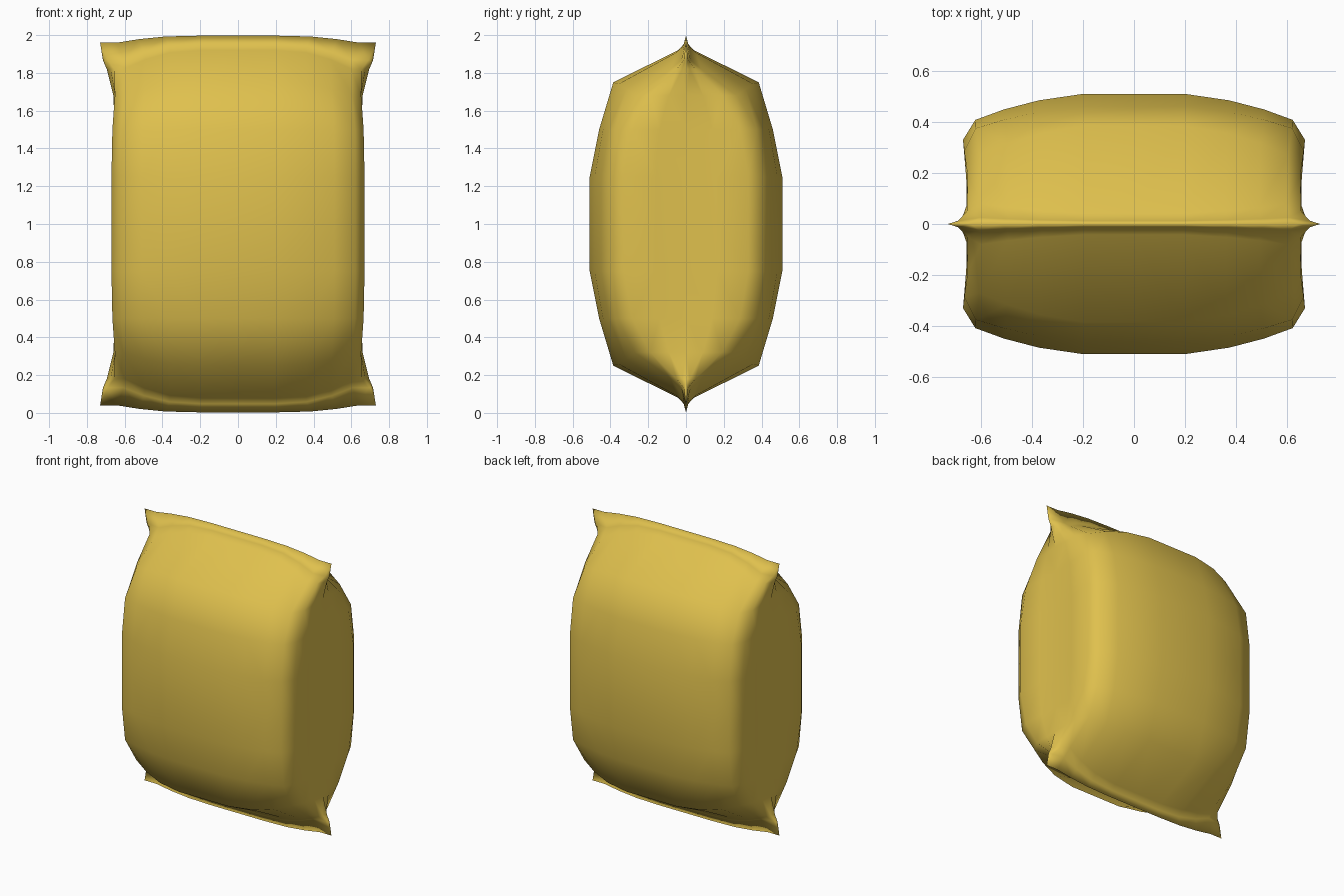
import bpy, bmesh

# rows from the bottom seam to mid height:
# z, centre depth, corner lift, front corner x,y, side edge x,y, side fold x,y, side middle x
ROWS = [
    (0.003, 0.000, 0.037, 0.640, 0.000, 0.730, 0.000, 0.730, 0.000, 0.730),
    (0.048, 0.012, 0.085, 0.605, 0.025, 0.690, 0.012, 0.705, 0.006, 0.715),
    (0.080, 0.042, 0.100, 0.600, 0.080, 0.655, 0.050, 0.675, 0.020, 0.695),
    (0.250, 0.385, 0.070, 0.605, 0.270, 0.652, 0.190, 0.650, 0.090, 0.660),
    (0.500, 0.460, 0.000, 0.620, 0.375, 0.665, 0.285, 0.655, 0.140, 0.652),
    (0.750, 0.510, 0.000, 0.622, 0.408, 0.670, 0.330, 0.656, 0.160, 0.650),
    (1.000, 0.510, 0.000, 0.622, 0.408, 0.670, 0.330, 0.656, 0.160, 0.655),
]
# across the front: x fraction, depth falloff, lift fraction
COLS = [(0, 0, 0), (0.32, 0, 0), (0.60, 0.25, 0.12), (0.82, 0.6, 0.5), (1, 1, 1)]


def row_points(r):
    z, d, lift, x4, y4, x5, y5, x6, y6, x7 = r
    pts = [(x4 * fx, d + (y4 - d) * fy, z + lift * fz) for fx, fy, fz in COLS]
    return pts + [(x5, y5, z + lift), (x6, y6, z + lift), (x7, 0, z + lift)]


# pillow bag: one eighth reflected to all sides and welded
bm = bmesh.new()
grid = [row_points(r) for r in ROWS]
for sx in (1, -1):
    for sy in (1, -1):
        for sz in (1, -1):
            vs = [[bm.verts.new((sx * x, sy * y, 1 + sz * (z - 1))) for x, y, z in row]
                  for row in grid]
            for a, b in zip(vs, vs[1:]):
                for j in range(len(a) - 1):
                    bm.faces.new((a[j], a[j + 1], b[j + 1], b[j]))
bmesh.ops.remove_doubles(bm, verts=bm.verts, dist=0.0005)
bmesh.ops.recalc_face_normals(bm, faces=bm.faces)
for f in bm.faces:
    f.smooth = True
me = bpy.data.meshes.new("pillow_bag")
bm.to_mesh(me)
bm.free()
bag = bpy.data.objects.new("pillow_bag", me)
bpy.context.collection.objects.link(bag)

mat = bpy.data.materials.new("mustard yellow")
mat.diffuse_color = (0.74, 0.53, 0.075, 1)
me.materials.append(mat)
